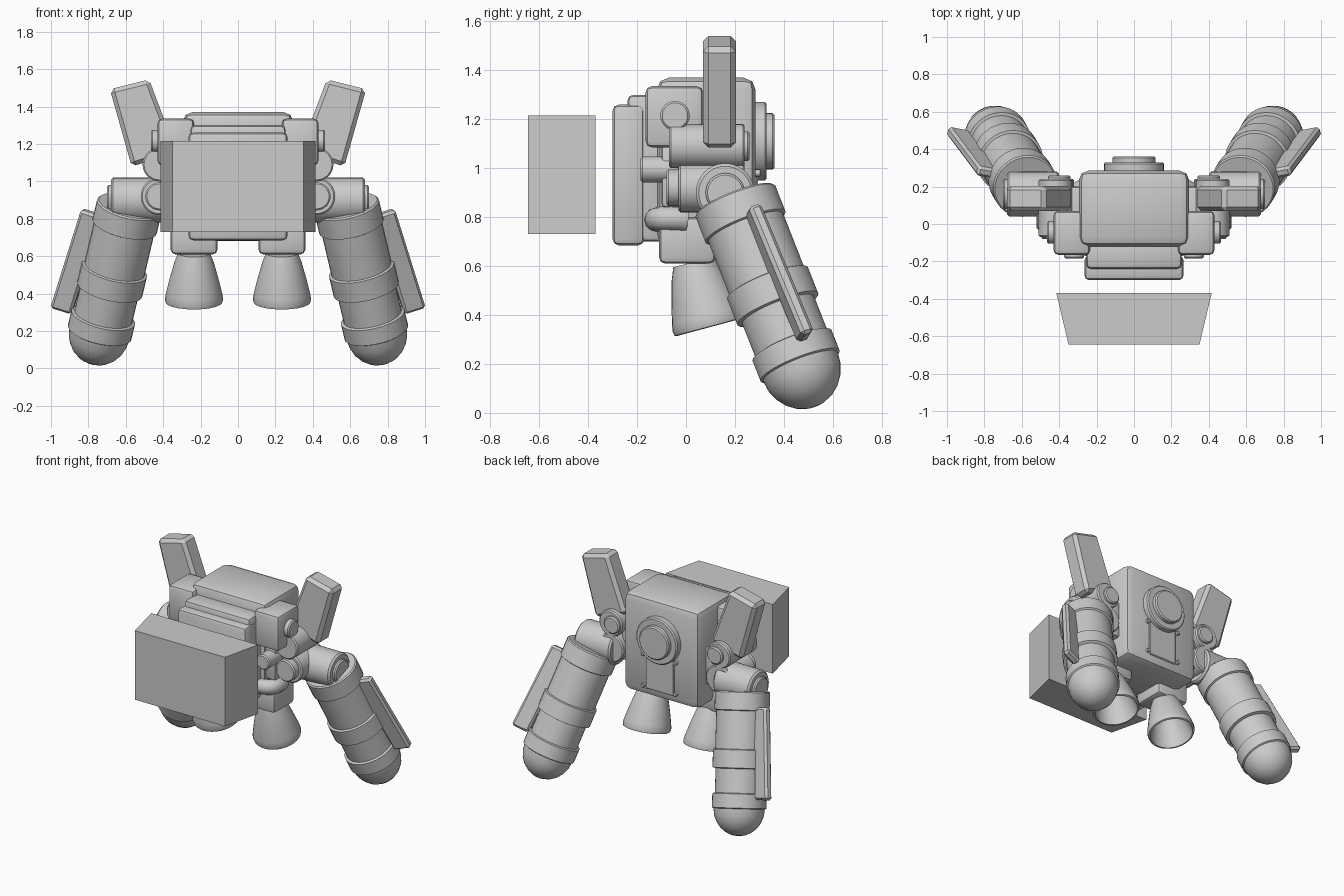
import bpy, bmesh, math
from mathutils import Vector, Matrix

cube = bpy.data.objects.get("Cube")
if cube:
    bpy.data.objects.remove(cube, do_unlink=True)

grey = bpy.data.materials.new("plain_grey")
grey.use_nodes = True
COLOUR = (0.6, 0.6, 0.6, 1)
grey.diffuse_color = COLOUR
grey.node_tree.nodes["Principled BSDF"].inputs["Base Color"].default_value = COLOUR

X, Y, Z = Vector((1, 0, 0)), Vector((0, 1, 0)), Vector((0, 0, 1))


def finish(bm, name, mirror=False, smooth=True):
    bmesh.ops.recalc_face_normals(bm, faces=bm.faces)
    mesh = bpy.data.meshes.new(name)
    bm.to_mesh(mesh)
    bm.free()
    mesh.materials.append(grey)
    obj = bpy.data.objects.new(name, mesh)
    bpy.context.collection.objects.link(obj)
    if smooth:
        bpy.ops.object.select_all(action='DESELECT')
        obj.select_set(True)
        bpy.context.view_layer.objects.active = obj
        bpy.ops.object.shade_smooth_by_angle(angle=math.radians(35))
    if mirror:
        obj.modifiers.new("Mirror", 'MIRROR')
    return obj


def prism(name, points, origin, u, v, depth, bevel=0.0, segments=1, mirror=False):
    """Extrude a flat outline, centred on its plane, then round its edges."""
    u, v, origin = Vector(u), Vector(v), Vector(origin)
    n = u.cross(v).normalized()
    bm = bmesh.new()
    base = [bm.verts.new(origin + u * a + v * b - n * depth / 2) for a, b in points]
    face = bm.faces.new(base)
    new = bmesh.ops.extrude_face_region(bm, geom=[face])["geom"]
    bmesh.ops.translate(bm, vec=n * depth,
                        verts=[g for g in new if isinstance(g, bmesh.types.BMVert)])
    if bevel:
        bmesh.ops.bevel(bm, geom=bm.edges[:], offset=bevel, segments=segments,
                        profile=0.5, affect='EDGES', clamp_overlap=True)
    return finish(bm, name, mirror, smooth=segments > 1)


def box(name, x, y, z, bevel=0.02, segments=2, mirror=False):
    outline = [(x[0], y[0]), (x[1], y[0]), (x[1], y[1]), (x[0], y[1])]
    return prism(name, outline, (0, 0, sum(z) / 2), X, Y, z[1] - z[0],
                 bevel, segments, mirror)


def lathe(name, profile, origin, axis, mirror=True, steps=32):
    """Turn (radius, distance) points around an axis."""
    rot = Vector(axis).to_track_quat('Z', 'Y').to_matrix().to_4x4()
    bm = bmesh.new()
    verts = [bm.verts.new((r, 0, t)) for r, t in profile]
    edges = [bm.edges.new(pair) for pair in zip(verts, verts[1:])]
    bmesh.ops.spin(bm, geom=verts + edges, cent=(0, 0, 0), axis=(0, 0, 1),
                   angle=math.tau, steps=steps)
    bmesh.ops.remove_doubles(bm, verts=bm.verts[:], dist=0.0005)
    bm.transform(Matrix.Translation(origin) @ rot)
    return finish(bm, name, mirror)


def rod(name, radius, origin, axis, length, mirror=True, chamfer=0.008):
    c = chamfer
    profile = [(0, 0), (radius - c, 0), (radius, c), (radius, length - c),
               (radius - c, length), (0, length)]
    return lathe(name, profile, origin, axis, mirror)


# Main pack and stepped front
box("main_body", (-.295, .295), (-.12, .285), (.68, 1.37), .05)
box("front_step", (-.255, .255), (-.24, -.08), (.70, 1.30), .025)
box("front_panel", (-.265, .265), (-.3, -.17), (.685, 1.26), .025)
prism("front_block", [(-.35, -.645), (.35, -.645), (.415, -.37), (-.415, -.37)],
      (0, 0, .973), X, Y, .485)

# Rear disc and access hatch
rod("rear_disc", .16, (0, .27, 1.11), Y, .06, mirror=False)
rod("rear_disc_cap", .115, (0, .32, 1.11), Y, .042, mirror=False)
box("rear_hatch", (-.11, .11), (.27, .294), (.74, 1.02), .006, 1)
for height in (.76, .98):
    rod("hatch_bolt", .014, (.125, .27, height), Y, .035, chamfer=.003)

# Shoulder boxes and side fittings
box("shoulder_box", (.235, .43), (-.165, .07), (1.085, 1.335), .025, mirror=True)
rod("shoulder_knob", .06, (.41, -.045, 1.215), X, .055)
rod("upper_joint", .09, (.42, -.07, 1.09), Y, .31)
rod("lower_joint", .1, (.42, -.03, .92), Y, .27)
rod("lower_joint_cap", .075, (.42, -.08, .92), Y, .06)
rod("side_nozzle", .053, (.32, -.185, .995), Y, .16)
box("side_block", (.28, .36), (-.1, .2), (.84, 1.1), .015, mirror=True)
rod("joint_rear_cap", .06, (.4, .22, 1.09), Y, .04)

# Upper fins
prism("upper_fin", [(.475, 1.545), (.685, 1.492), (.568, 1.078), (.33, 1.16)],
      (0, .137, 0), X, Z, .135, .022, mirror=True)

# Bent feed pipes
curve = bpy.data.curves.new("feed_pipe", 'CURVE')
curve.dimensions = '3D'
curve.bevel_depth = .05
curve.bevel_resolution = 4
curve.use_fill_caps = True
spline = curve.splines.new('BEZIER')
spline.bezier_points.add(1)
ends = [((.34, 0, .79), (.36, -.1, .8)), ((.25, -.12, .79), (.33, -.12, .79))]
for point, (co, handle) in zip(spline.bezier_points, ends):
    point.co = co
    outward = Vector(handle)
    point.handle_left = point.handle_right = outward
curve.materials.append(grey)
pipe = bpy.data.objects.new("feed_pipe", curve)
bpy.context.collection.objects.link(pipe)
pipe.modifiers.new("Mirror", 'MIRROR')

# Thruster mounts and hollow bells
box("thruster_mount", (.11, .36), (-.11, .12), (.61, .80), .025, mirror=True)
bell = [(0, 0), (.085, 0), (.105, .05), (.13, .14), (.15, .22), (.156, .255),
        (.152, .272), (.14, .275), (.134, .25), (.11, .14), (.07, .05), (0, .04)]
lathe("thruster_bell", bell, (.235, .03, .617), (0, .26, -.966))

# Booster hubs
rod("booster_hub", .12, (.4, .16, .9), X, .28, chamfer=.012)
rod("booster_hub_cap", .08, (.66, .16, .9), X, .04)

# Booster tubes with raised bands and domed ends
top = Vector((.58, .2, .87))
axis = Vector((.165, .275, -.7)).normalized()
tube = [(0, 0), (.168, 0), (.176, .008), (.176, .12), (.164, .125), (.164, .37),
        (.178, .375), (.178, .49), (.158, .495), (.158, .65), (.174, .655),
        (.174, .745), (.164, .75)]
tube += [(.164 * math.cos(a), .75 + .175 * math.sin(a))
         for a in (math.pi / 2 * i / 6 for i in range(1, 7))]
lathe("booster_tube", tube, top, axis)

# Booster fins
out = Vector((1, .3, 0))
out = (out - axis * out.dot(axis)).normalized()
prism("booster_fin", [(.13, .1), (.25, .1), (.29, .69), (.17, .69)],
      top, out, axis, .055, .014, mirror=True)
